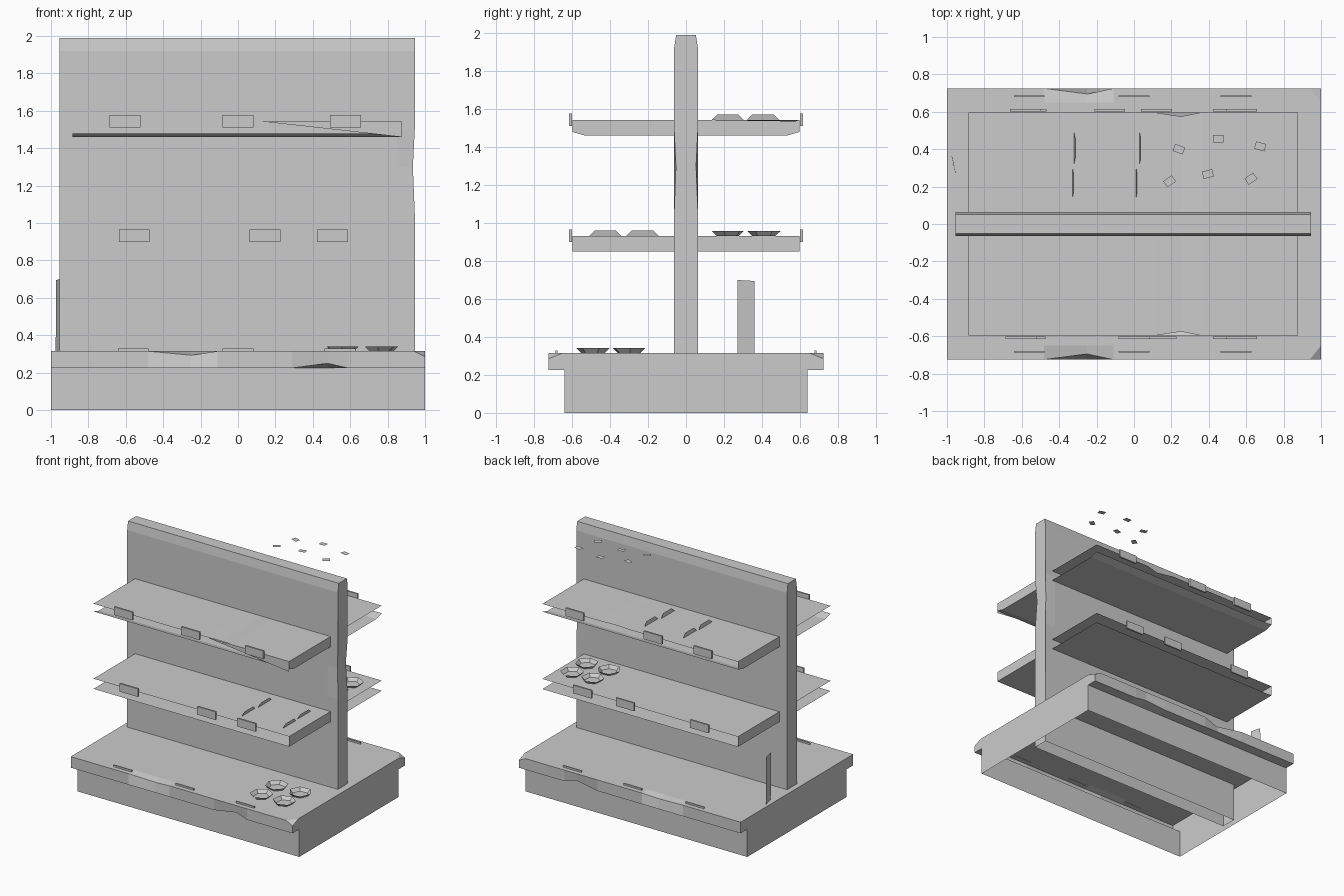
import bpy, bmesh, math
from mathutils import Matrix, Vector

if "Cube" in bpy.data.objects:
    bpy.data.objects.remove(bpy.data.objects["Cube"])


def finish(bm, name):
    bmesh.ops.recalc_face_normals(bm, faces=bm.faces[:])
    me = bpy.data.meshes.new(name)
    bm.to_mesh(me)
    bm.free()
    ob = bpy.data.objects.new(name, me)
    bpy.context.collection.objects.link(ob)
    return ob


def loft(name, prof, xs, caps=(True, True), dents=(), cuts=()):
    """Sweep an open (y, z) profile along x. dents: (x, profile index, offset)."""
    bm = bmesh.new()
    rows = [[bm.verts.new((x, y, z)) for y, z in prof] for x in xs]
    for a, b in zip(rows, rows[1:]):
        for j in range(len(prof) - 1):
            bm.faces.new((a[j], a[j + 1], b[j + 1], b[j]))
    if caps[0]:
        bm.faces.new(rows[0])
    if caps[1]:
        bm.faces.new(rows[-1])
    for (xa, ja), (xb, jb) in cuts:
        bmesh.ops.connect_verts(bm, verts=[rows[xs.index(xa)][ja], rows[xs.index(xb)][jb]])
    for x, j, off in dents:
        rows[xs.index(x)][j].co += Vector(off)
    return finish(bm, name)


def box(name, loc, size, rot=0.0):
    bm = bmesh.new()
    bmesh.ops.create_cube(bm, size=1)
    bmesh.ops.scale(bm, vec=size, verts=bm.verts)
    ob = finish(bm, name)
    ob.location = loc
    ob.rotation_euler.z = rot
    return ob


def sheet(name, pts):
    bm = bmesh.new()
    bm.faces.new([bm.verts.new(p) for p in pts])
    return finish(bm, name)


# base plinth with overhanging lip, open underneath, dented edges and chipped corners
base = [(-.64, 0), (-.64, .225), (-.725, .225), (-.725, .315), (-.65, .315),
        (.65, .315), (.725, .315), (.725, .225), (.64, .225), (.64, 0)]
loft("base", base, [-1, -.48, -.25, -.11, .29, .48, .59, .94, 1],
     dents=[(-.25, 3, (0, .03, -.022)), (-.25, 6, (0, -.03, -.022)),
            (.48, 2, (0, .015, .025)), (.48, 7, (0, -.015, .025)),
            (1, 3, (0, 0, -.03)), (1, 6, (0, 0, -.03))],
     cuts=[((.94, 3), (1, 4)), ((.94, 6), (1, 5))])

# upright back panel, tapered at the top, slightly bent at one end
half = [(.063, 0), (.063, 1.05), (.063, 1.3), (.063, 1.5), (.063, 1.92), (.052, 1.99)]
panel = [(-y, z) for y, z in half] + half[::-1]
loft("back_panel", panel, [-.955, .85, .945],
     dents=[(.945, 2, (-.01, .01, 0)), (.945, 9, (-.01, -.01, 0))])

# shelves: folded sheets, open at the front edge
labels = {(0, -1): (-.555, .145, .505), (0, 1): (-.55, .12, .505),
          (1, -1): (-.605, 0, .575), (1, 1): (-.58, -.13, .575)}
for lvl, top in enumerate((.932, 1.543)):
    for s in (-1, 1):
        lift = .02 * lvl
        bot = top - .083
        prof = [(s * .597, top), (s * .06, top), (s * .06, bot),
                (s * .53, bot), (s * .597, bot + lift)]
        dents = [(.25, 0, (0, -s * .022, -.008))] if lvl else []
        loft("shelf", prof, [-.885, .11, .25, .36, .878],
             caps=(s > 0, s < 0), dents=dents)
        # price label holders on the shelf edge
        for x in labels[lvl, s]:
            box("shelf_label_holder", (x, s * .608, top + .001), (.165, .014, .066))

# bent strip hanging from the upper front shelf
sheet("bent_shelf_strip", [(.13, -.597, 1.543), (.878, -.597, 1.46), (.878, -.597, 1.543)])

# label holders on the base
for s in (-1, 1):
    for x in (-.56, 0, .545):
        box("base_label_holder", (x, s * .683, .321), (.165, .01, .016))


# open flared trays
def tray(x, y, z, rot):
    bm = bmesh.new()
    bmesh.ops.create_cone(bm, segments=6, cap_ends=True, radius1=.062, radius2=.088, depth=.025)
    bm.normal_update()
    bmesh.ops.delete(bm, geom=[f for f in bm.faces if f.normal.z > .9], context='FACES_ONLY')
    ob = finish(bm, "tray")
    ob.location = (x, y, z + .0135)
    ob.rotation_euler.z = rot


for i, (x, y) in enumerate([(.555, -.49), (.56, -.30), (.77, -.30), (.76, -.49)]):
    tray(x, y, .315, .3 * i)
for i, (x, y) in enumerate([(.74, .41), (.74, .22), (.54, .22), (.555, .41)]):
    tray(x, y, .932, .3 * i)


# thin standing dividers
def divider(x, y, z):
    sheet("divider", [(x, y - .085, z), (x, y + .085, z),
                      (x + .006, y + .055, z + .03), (x + .006, y - .055, z + .03)])


for x, y in [(.39, -.425), (.40, -.23), (.76, -.425), (.755, -.23)]:
    divider(x, y, .932)
for x, y in [(.03, .405), (.01, .22), (-.32, .405), (-.33, .22)]:
    divider(x, y, 1.543)

# loose cards hanging level with the panel top
for x, y, r in [(.24, .40, -20), (.45, .455, 0), (.675, .415, -15),
                (.19, .228, 35), (.395, .267, 15), (.625, .242, 35)]:
    a = math.radians(r)
    rot = Matrix.Rotation(a, 3, 'Z')
    sheet("loose_card", [Vector((x, y, 1.985)) + rot @ Vector(c) for c in
                         ((-.028, -.02, 0), (.028, -.02, 0), (.028, .02, 0), (-.028, .02, 0))])

# narrow board standing near the back left corner
sheet("standing_board", [(-.953, .27, .315), (-.975, .36, .315),
                         (-.972, .36, .695), (-.955, .27, .70)])
